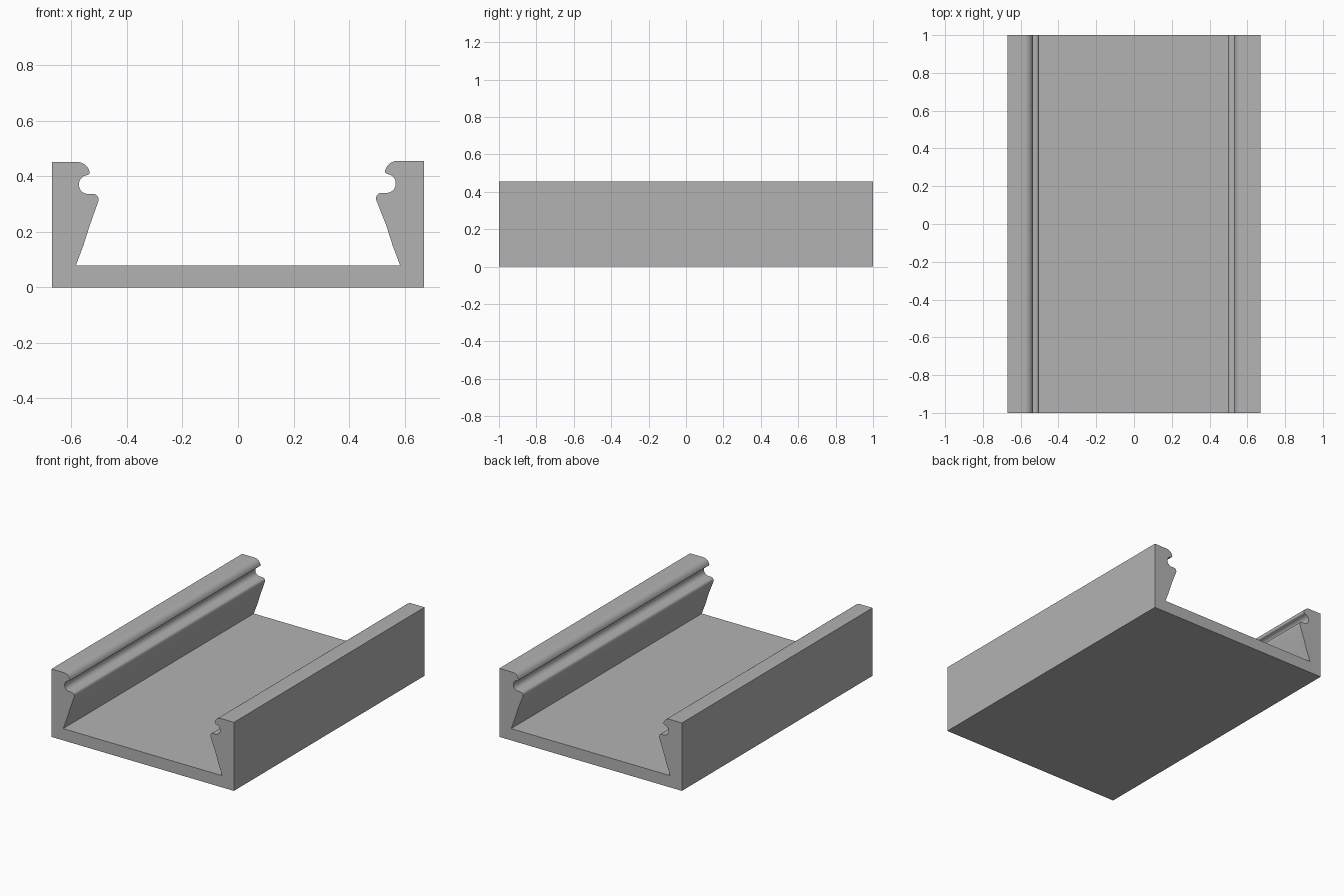
import bpy
import bmesh
from math import radians, sin, cos

cube = bpy.data.objects.get("Cube")
if cube:
    bpy.data.objects.remove(cube, do_unlink=True)

HALF_WIDTH, HALF_LENGTH, FLOOR = 0.67, 1.0, 0.078

# Single grey material
grey = bpy.data.materials.new("plain grey")
grey.use_nodes = True
colour = (0.45, 0.45, 0.45, 1)
grey.diffuse_color = colour
grey.node_tree.nodes["Principled BSDF"].inputs["Base Color"].default_value = colour


def arc(cx, cz, rx, rz, start, end, steps):
    """Points along an elliptical arc, angles in degrees."""
    angles = [radians(start + (end - start) * i / steps) for i in range(steps + 1)]
    return [(cx + rx * cos(a), cz + rz * sin(a)) for a in angles]


def wall_profile(inset, lift):
    """Right-hand wall from its foot up: flank, lower lip, groove, upper lip, outer top."""
    lip = [(0.584, FLOOR), (0.557, 0.15), (0.533, 0.225)]
    lip += arc(0.520 - inset, 0.316 + lift, 0.018, 0.020, 200, 90, 8)
    lip += arc(0.540 - inset, 0.370 + lift, 0.033, 0.034, -90, 82, 16)
    lip += arc(0.541 - inset, 0.413 + lift, 0.007, 0.007, 250, 160, 4)
    lip += arc(0.578 - inset, 0.407 + lift, 0.044, 0.044, 165, 90, 8)
    return lip + [(HALF_WIDTH, 0.451 + lift)]


# Cross-section: flat base, then both walls, the right one a touch taller
right = wall_profile(0.005, 0.004)
left = [(-x, z) for x, z in wall_profile(0, 0)]
outline = [(-HALF_WIDTH, 0), (HALF_WIDTH, 0)] + right[::-1] + left

# Extrude the section along the length
bm = bmesh.new()
section = bm.faces.new([bm.verts.new((x, -HALF_LENGTH, z)) for x, z in outline])
swept = bmesh.ops.extrude_face_region(bm, geom=[section], use_keep_orig=True)
moved = [v for v in swept["geom"] if isinstance(v, bmesh.types.BMVert)]
bmesh.ops.translate(bm, verts=moved, vec=(0, 2 * HALF_LENGTH, 0))
bmesh.ops.recalc_face_normals(bm, faces=bm.faces)
mesh = bpy.data.meshes.new("channel_rail")
bm.to_mesh(mesh)
bm.free()
mesh.materials.append(grey)

rail = bpy.data.objects.new("channel_rail", mesh)
bpy.context.collection.objects.link(rail)
bpy.ops.object.select_all(action="DESELECT")
rail.select_set(True)
bpy.context.view_layer.objects.active = rail
bpy.ops.object.shade_smooth_by_angle(angle=radians(30))
